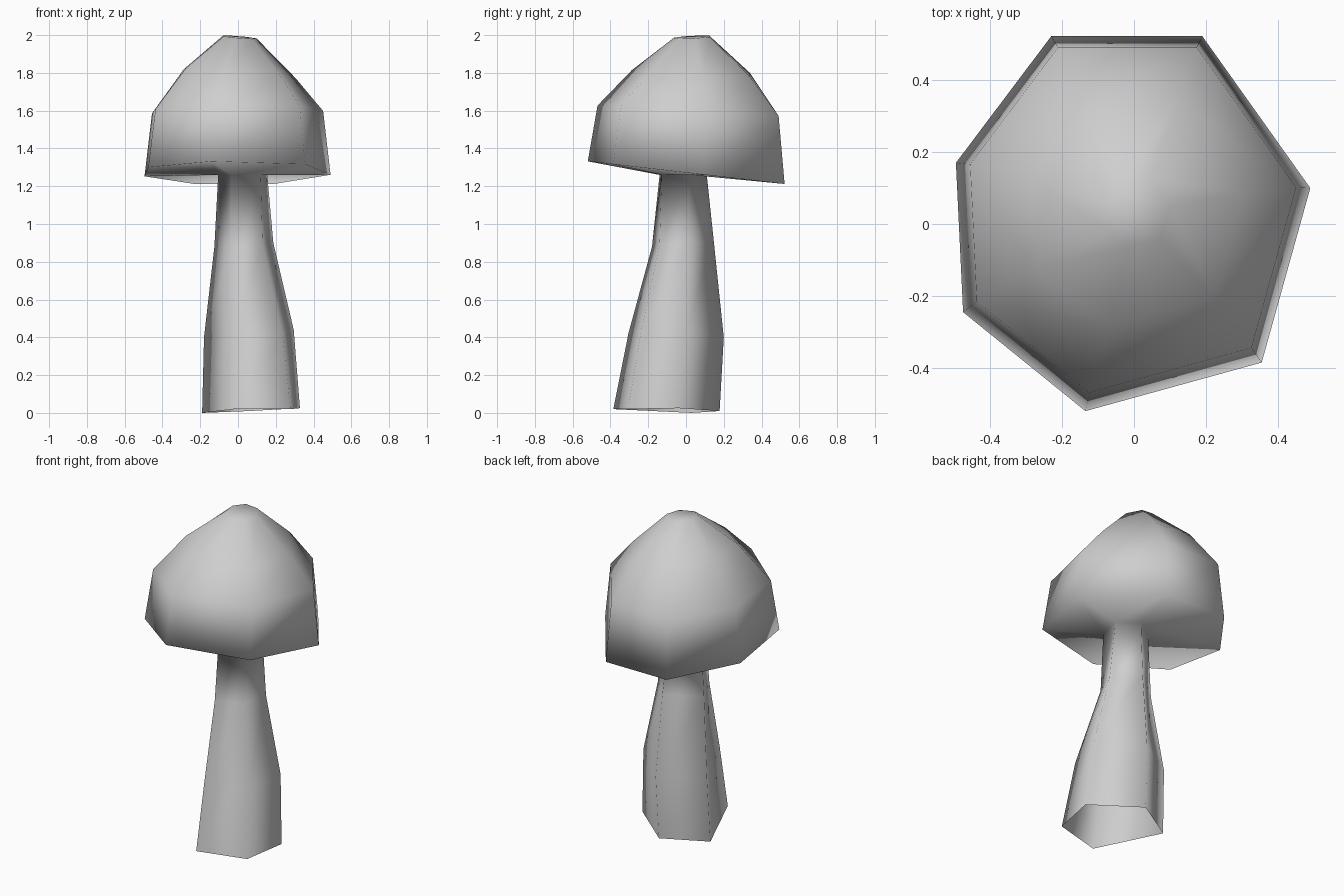
import bpy
import bmesh

cube = bpy.data.objects.get("Cube")
if cube:
    bpy.data.objects.remove(cube, do_unlink=True)

grey = bpy.data.materials.new("light grey")
grey.use_nodes = True
colour = (0.62, 0.62, 0.62, 1)
grey.diffuse_color = colour
grey.node_tree.nodes["Principled BSDF"].inputs["Base Color"].default_value = colour

bm = bmesh.new()


def add_ring(points):
    return [bm.verts.new(p) for p in points]


def skin(lower, upper):
    n = len(lower)
    for i in range(n):
        j = (i + 1) % n
        bm.faces.new((lower[i], lower[j], upper[j], upper[i]))


# Stem: uneven five-sided sections, open at the base
stem_sections = [
    [(-.02, -.385, .02), (.278, -.306, .02), (.328, -.037, .025), (.063, .178, .01), (-.19, .03, 0)],
    [(-.02, -.305, .42), (.235, -.24, .42), (.295, 0, .44), (.07, .2, .4), (-.18, .05, .4)],
    [(-.035, -.18, .88), (.13, -.14, .89), (.187, .01, .9), (.06, .148, .9), (-.125, 0, .88)],
    [(-.035, -.14, 1.26), (.12, -.128, 1.26), (.155, .02, 1.26), (.04, .11, 1.26), (-.105, 0, 1.26)],
]
stem = [add_ring(s) for s in stem_sections]
for low, high in zip(stem, stem[1:]):
    skin(low, high)

# Cap: seven-sided outline, shrunk and tilted at each level
outline = [(-.135, -.52), (.355, -.385), (.49, .1), (.19, .522), (-.23, .522), (-.495, .17), (-.475, -.245)]


def cap_ring(scale, dx, dy, z, slope_x, slope_y):
    pts = [(x * scale + dx, y * scale + dy) for x, y in outline]
    return add_ring([(x, y, z + slope_x * x + slope_y * y) for x, y in pts])


cap = [
    cap_ring(1, 0, 0, 1.272, 0, -.115),
    cap_ring(.92, 0, .01, 1.6, .01, -.06),
    cap_ring(.6, .01, .025, 1.8, -.08, -.03),
    cap_ring(.18, .01, .03, 1.988, -.08, .05),
]
for low, high in zip(cap, cap[1:]):
    skin(low, high)
bm.faces.new(cap[-1])

# Underside: joins the rim to the top of the stem
rim, neck = cap[0], stem[-1]
nearest = [0, 1, 2, 3, 3, 4, 4]
for i in range(len(rim)):
    j = (i + 1) % len(rim)
    a, b = neck[nearest[i]], neck[nearest[j]]
    corners = (rim[j], rim[i], a) if a is b else (rim[j], rim[i], a, b)
    bm.faces.new(corners)

bmesh.ops.recalc_face_normals(bm, faces=bm.faces[:])
for face in bm.faces:
    face.smooth = True

mesh = bpy.data.meshes.new("mushroom")
bm.to_mesh(mesh)
bm.free()
mesh.materials.append(grey)
mushroom = bpy.data.objects.new("mushroom", mesh)
bpy.context.collection.objects.link(mushroom)
